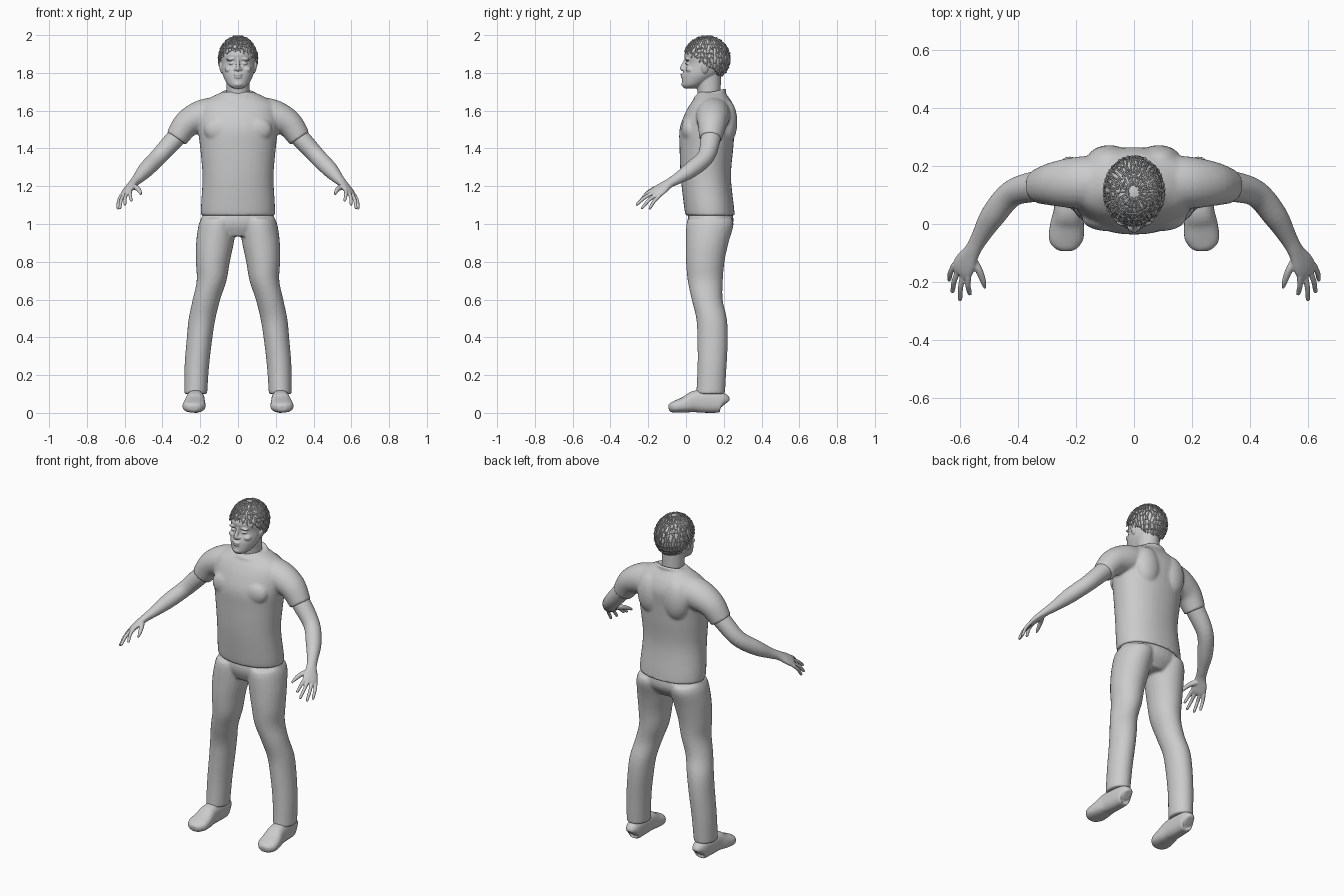
import bpy, bmesh, math, random
from mathutils import Vector, Matrix

cube = bpy.data.objects.get("Cube")
if cube:
    bpy.data.objects.remove(cube, do_unlink=True)
random.seed(4)

grey = bpy.data.materials.new("plain grey")
grey.use_nodes = True
grey.diffuse_color = (0.6, 0.6, 0.6, 1)
for node in grey.node_tree.nodes:
    if node.type == 'BSDF_PRINCIPLED':
        node.inputs["Base Color"].default_value = (0.6, 0.6, 0.6, 1)


def spline(rows, steps):
    """Smoothly resample rows of numbers."""
    pts = [rows[0]] + list(rows) + [rows[-1]]
    out = []
    for i in range(len(rows) - 1):
        quad = list(zip(*pts[i:i + 4]))
        for k in range(steps):
            t = k / steps
            out.append([0.5 * (2 * b + (c - a) * t + (2 * a - 5 * b + 4 * c - d) * t * t
                               + (3 * b - a - 3 * c + d) * t ** 3) for a, b, c, d in quad])
    return out + [list(rows[-1])]


def skin(bm, rows, ref=None, p=1.0, n=24, steps=5, side=1):
    """Closed loft of rows (x, y, z, radius a, radius b); level rings unless ref is given."""
    rows = spline(rows, steps)
    centres = [Vector(r[:3]) for r in rows]
    rings = []
    for i, r in enumerate(rows):
        u, v = Vector((1, 0, 0)), Vector((0, 1, 0))
        if ref is not None:
            t = (centres[min(i + 1, len(rows) - 1)] - centres[max(i - 1, 0)]).normalized()
            u = (ref - t * ref.dot(t)).normalized()
            v = t.cross(u)
        ring = []
        for k in range(n):
            a = math.tau * k / n
            c, s = math.cos(a), math.sin(a)
            c, s = math.copysign(abs(c) ** p, c), math.copysign(abs(s) ** p, s)
            co = centres[i] + u * c * max(r[3], 0.001) + v * s * max(r[4], 0.001)
            ring.append(bm.verts.new((co.x * side, co.y, co.z)))
        rings.append(ring)
    for lo, hi in zip(rings, rings[1:]):
        for k in range(n):
            j = (k + 1) % n
            bm.faces.new((lo[k], lo[j], hi[j], hi[k]))
    bm.faces.new(rings[0])
    bm.faces.new(rings[-1])


def blob(bm, centre, radii, tilt=0.0):
    m = Matrix.Translation(centre) @ Matrix.Rotation(tilt, 4, 'Y') @ Matrix.Diagonal((*radii, 1))
    bmesh.ops.create_icosphere(bm, subdivisions=3, radius=1, matrix=m)


def finish(name, bm, voxel=0, smooth=3, mirror=False):
    bmesh.ops.recalc_face_normals(bm, faces=bm.faces)
    mesh = bpy.data.meshes.new(name)
    bm.to_mesh(mesh)
    bm.free()
    mesh.materials.append(grey)
    for poly in mesh.polygons:
        poly.use_smooth = True
    ob = bpy.data.objects.new(name, mesh)
    bpy.context.collection.objects.link(ob)
    if voxel:
        mod = ob.modifiers.new("fuse", 'REMESH')
        mod.mode = 'VOXEL'
        mod.voxel_size = voxel
        mod.use_smooth_shade = True
        mod = ob.modifiers.new("soften", 'SMOOTH')
        mod.factor = 0.5
        mod.iterations = smooth
    if mirror:
        ob.modifiers.new("other side", 'MIRROR')
    return ob


X, Z = Vector((1, 0, 0)), Vector((0, 0, 1))

# Shirt: torso, sleeves, shoulder blades, chest and collar
bm = bmesh.new()
skin(bm, [(0, .128, 1.045, .195, .13), (0, .122, 1.09, .196, .132), (0, .105, 1.25, .188, .133),
          (0, .108, 1.4, .2, .142), (0, .112, 1.5, .212, .146), (0, .128, 1.58, .215, .136),
          (0, .135, 1.635, .2, .113), (0, .138, 1.675, .135, .085), (0, .135, 1.7, .08, .07)],
     p=.92, n=40)
for s in (1, -1):
    skin(bm, [(.1, .145, 1.585, .09, .09), (.19, .142, 1.57, .09, .087), (.27, .138, 1.53, .077, .073),
              (.327, .13, 1.452, .06, .06)], ref=Vector((0, 1, 0)), side=s)
    blob(bm, (s * .085, .215, 1.54), (.08, .057, .12))
    blob(bm, (s * .09, .02, 1.5), (.09, .045, .07))
collar = []
for i in range(25):
    a = math.tau * i / 24
    collar.append((.082 * math.cos(a), .127 + .078 * math.sin(a), 1.69 + .02 * math.sin(a), .008, .01))
skin(bm, collar, ref=Z, n=8, steps=2)
finish("shirt", bm, .008, 4)

# Trousers: hips and two legs
bm = bmesh.new()
skin(bm, [(0, .13, 1.1, .165, .105), (0, .13, 1.03, .192, .121), (0, .128, .985, .19, .115),
          (0, .12, .935, .11, .085)], n=32)
for s in (1, -1):
    skin(bm, [(.103, .128, 1.03, .092, .118), (.11, .126, .99, .1, .125), (.122, .112, .9, .1, .113),
              (.133, .102, .8, .09, .102), (.14, .102, .7, .079, .093), (.167, .112, .6, .073, .082),
              (.19, .135, .5, .071, .081), (.203, .141, .4, .068, .081), (.218, .138, .25, .065, .077),
              (.224, .13, .1, .061, .076)], side=s)
finish("trousers", bm, .008, 4)

# Shoes
bm = bmesh.new()
skin(bm, [(.222, .205, .045, .02, .03), (.222, .19, .055, .04, .053), (.224, .12, .06, .046, .06),
          (.226, .05, .06, .05, .058), (.23, 0, .045, .058, .044), (.234, -.05, .034, .06, .033),
          (.234, -.078, .028, .044, .026), (.234, -.092, .025, .022, .016)], ref=X, p=.8)
finish("shoes", bm, .006, 3, mirror=True)

# Arms with palm, fingers and thumb
bm = bmesh.new()
across = Vector((.7, .6, -.4)).normalized()
skin(bm, [(.26, .14, 1.53, .05, .05), (.335, .13, 1.45, .053, .05), (.42, .105, 1.357, .046, .045),
          (.485, .03, 1.29, .043, .042), (.53, -.045, 1.24, .031, .029), (.555, -.09, 1.215, .029, .022),
          (.578, -.13, 1.187, .041, .019), (.592, -.157, 1.167, .043, .016),
          (.6, -.172, 1.156, .036, .01)], ref=across)
knuckle = Vector((.594, -.16, 1.164))
tips = [(.565, -.245, 1.12), (.6, -.266, 1.1), (.627, -.238, 1.08), (.638, -.196, 1.078)]
for i, tip in enumerate(tips):
    base = knuckle + across * (.023 * i - .0345)
    tip = Vector(tip)
    mid = base.lerp(tip, .5) + Vector((.004, 0, .007))
    skin(bm, [(*base, .0105, .0105), (*mid, .0095, .0095), (*base.lerp(tip, .9), .008, .008),
              (*tip, .004, .004)], ref=across, n=12)
skin(bm, [(.562, -.115, 1.198, .017, .016), (.535, -.157, 1.19, .014, .013),
          (.52, -.195, 1.172, .011, .01), (.513, -.222, 1.155, .005, .005)], ref=across, n=12)
finish("arms", bm, .004, 3, mirror=True)

# Head: neck, skull, nose, eyes, brows, lips and ears
bm = bmesh.new()
skin(bm, [(0, .128, 1.6, .062, .06), (0, .122, 1.7, .061, .062), (0, .115, 1.8, .062, .07)])
skin(bm, [(0, .02, 1.718, .026, .03), (0, .038, 1.735, .052, .058), (0, .065, 1.77, .073, .085),
          (0, .082, 1.8, .083, .098), (0, .1, 1.85, .089, .1), (0, .104, 1.9, .092, .112),
          (0, .11, 1.95, .08, .09), (0, .11, 1.978, .05, .055), (0, .11, 1.986, .01, .01)], n=32)
skin(bm, [(0, .002, 1.875, .008, .01), (0, -.006, 1.85, .009, .013), (0, -.018, 1.826, .012, .014),
          (0, -.015, 1.813, .012, .01)], ref=X, n=12)
blob(bm, (0, -.018, 1.79), (.023, .012, .007))
blob(bm, (0, -.016, 1.777), (.021, .012, .007))
blob(bm, (0, -.008, 1.74), (.025, .017, .015))
for s in (1, -1):
    blob(bm, (s * .013, -.012, 1.819), (.01, .011, .008))
    blob(bm, (s * .035, .009, 1.85), (.015, .012, .008))
    blob(bm, (s * .036, .007, 1.873), (.027, .014, .007), s * .15)
    blob(bm, (s * .045, .022, 1.818), (.026, .024, .018))
    blob(bm, (s * .09, .1, 1.828), (.009, .018, .032), s * .2)
finish("head", bm, .004, 2)


# Hair: scalp cap with a lattice of curly locks
def scalp(az, pol, r=1.0):
    return Vector((.105 * r * math.sin(az) * math.sin(pol),
                   .11 - .125 * r * math.cos(az) * math.sin(pol),
                   1.875 + .122 * r * math.cos(pol)))


def hairline(az):
    return 1.87 - .63 * math.cos(az)


bm = bmesh.new()
columns, levels = 48, 14
grid = [[bm.verts.new(scalp(math.tau * i / columns, max(hairline(math.tau * i / columns) * j / levels, .01), .95))
         for j in range(levels + 1)] for i in range(columns)]
for i in range(columns):
    for j in range(levels):
        a, b = grid[i], grid[(i + 1) % columns]
        bm.faces.new((a[j], a[j + 1], b[j + 1], b[j]))
finish("hair_cap", bm)

bm = bmesh.new()


def lock(points, thick):
    skin(bm, [(*q, thick, thick) for q in points], ref=Vector((.31, .52, .79)), n=5, steps=2)


count = 44
for i in range(count):
    az = math.tau * i / count
    start = .2 if i % 2 else .55
    end = hairline(az) + random.uniform(-.08, .08)
    lock([scalp(az + random.uniform(-.05, .05), start + (end - start) * j / 12,
                .985 + .02 * (-1) ** j * random.random()) for j in range(13)], .003)
for level in range(1, 11):
    pol = .22 * level
    for i in range(count):
        az = math.tau * i / count
        if pol < hairline(az) and random.random() < .75:
            width = math.tau / count
            drop = random.uniform(-.06, .06)
            lock([scalp(az, pol, .97), scalp(az + width * .5, pol + drop * .5, 1.01),
                  scalp(az + width, pol + drop, .97)], .003)
finish("hair_locks", bm)
